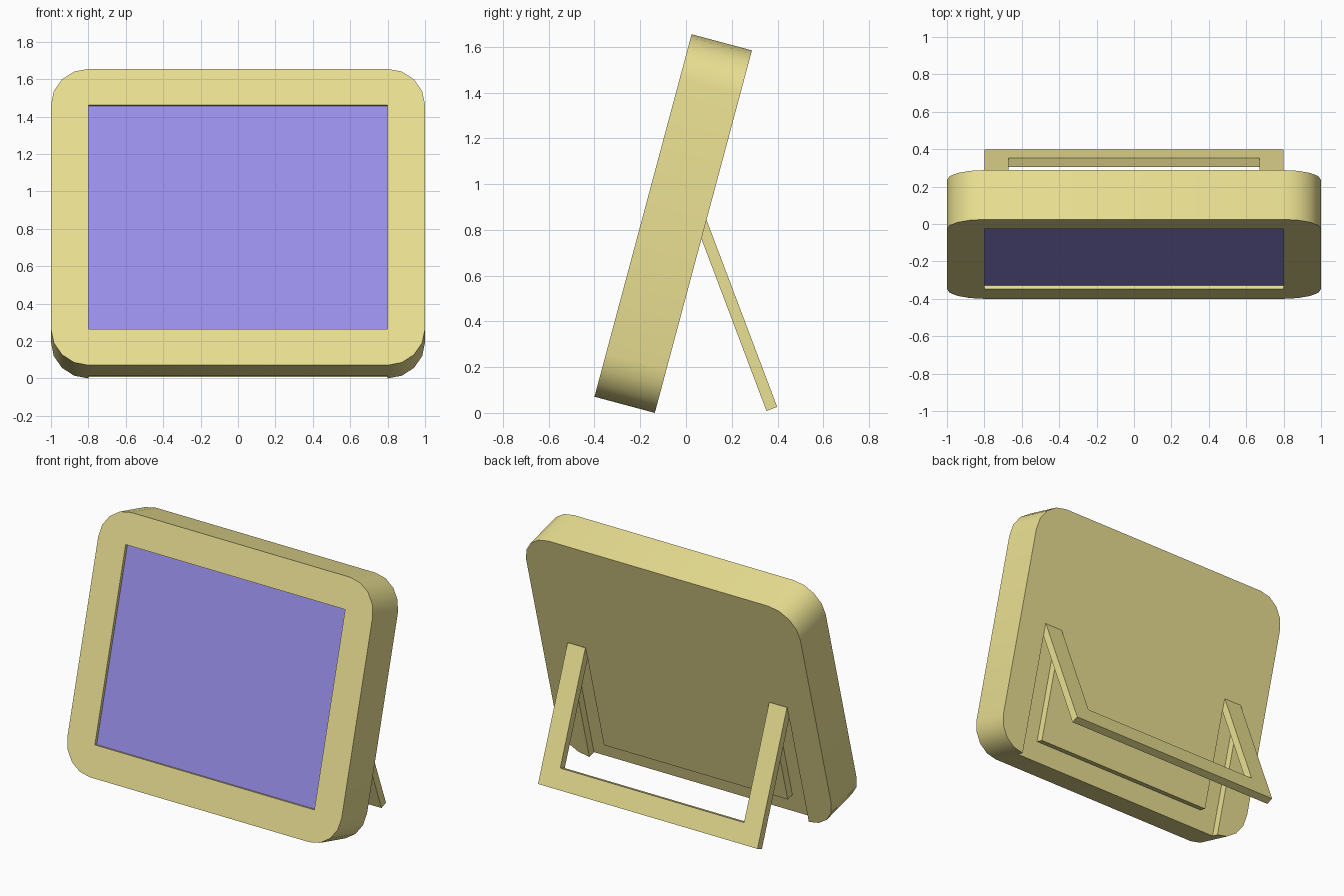
import bpy, bmesh
from math import radians, sin, cos, pi

if "Cube" in bpy.data.objects:
    bpy.data.objects.remove(bpy.data.objects["Cube"])

H, T, R = 1.64, 0.273, 0.2      # frame height, thickness, corner radius
LEG, BAR, DEPTH = 0.87, 0.13, 0.05  # stand length, bar width, thickness


def material(name, rgb):
    m = bpy.data.materials.new(name)
    m.diffuse_color = (*rgb, 1)
    m.use_nodes = True
    m.node_tree.nodes["Principled BSDF"].inputs["Base Color"].default_value = m.diffuse_color
    return m


def prism(name, pts, y0, y1, mat=None):
    """Extrude an x/z outline from y0 to y1."""
    bm = bmesh.new()
    face = bm.faces.new([bm.verts.new((x, y0, z)) for x, z in pts])
    ext = bmesh.ops.extrude_face_region(bm, geom=[face])
    new = [v for v in ext["geom"] if isinstance(v, bmesh.types.BMVert)]
    bmesh.ops.translate(bm, verts=new, vec=(0, y1 - y0, 0))
    bmesh.ops.recalc_face_normals(bm, faces=bm.faces)
    me = bpy.data.meshes.new(name)
    bm.to_mesh(me)
    bm.free()
    ob = bpy.data.objects.new(name, me)
    bpy.context.collection.objects.link(ob)
    if mat:
        me.materials.append(mat)
    return ob


def place(ob, y, z, angle):
    ob.location = (0, y, z)
    ob.rotation_euler.x = radians(angle)


def rect(x, z0, z1):
    return [(-x, z0), (x, z0), (x, z1), (-x, z1)]


def u_shape(w, bar, z0, z1, inner):
    i = w - bar
    return [(-w, z0), (w, z0), (w, z1), (i, z1), (i, inner), (-i, inner), (-i, z1), (-w, z1)]


cream = material("cream", (0.83, 0.75, 0.29))
violet = material("violet", (0.33, 0.28, 0.83))

# rounded frame body
outline = []
for k, (cx, cz) in enumerate([(1 - R, H - R), (R - 1, H - R), (R - 1, R), (1 - R, R)]):
    for s in range(5):
        a = (k + s / 4) * pi / 2
        outline.append((cx + R * cos(a), cz + R * sin(a)))
frame = prism("frame", outline, 0, T, cream)

# front recess for the picture, back groove for the folded stand
cutters = [
    prism("picture_cutter", rect(0.8, 0.2, H - 0.2), -0.1, 0.03, cream),
    prism("groove_cutter", u_shape(0.8, BAR, -0.1, LEG, BAR), T - DEPTH, T + 0.1, cream),
]
for c in cutters:
    c.hide_render = True
    mod = frame.modifiers.new(c.name, "BOOLEAN")
    mod.operation, mod.solver, mod.object = "DIFFERENCE", "EXACT", c
bpy.context.view_layer.objects.active = frame
frame.select_set(True)
for c in cutters:
    bpy.ops.object.modifier_apply(modifier=c.name)
    bpy.data.objects.remove(c)
bpy.ops.object.shade_smooth_by_angle(angle=radians(30))

# picture panel
picture = prism("picture", rect(0.8, 0.2, H - 0.2), 0.02, 0.035, violet)

# lean the frame and picture back
for ob in (frame, picture):
    place(ob, -0.40, 0.0707, -15)

# fold-out stand, hinged at the top of the groove
stand = prism("stand", u_shape(0.8, BAR, -LEG, 0, BAR - LEG), -DEPTH, 0, cream)
place(stand, 0.091, 0.840, 20.7)
